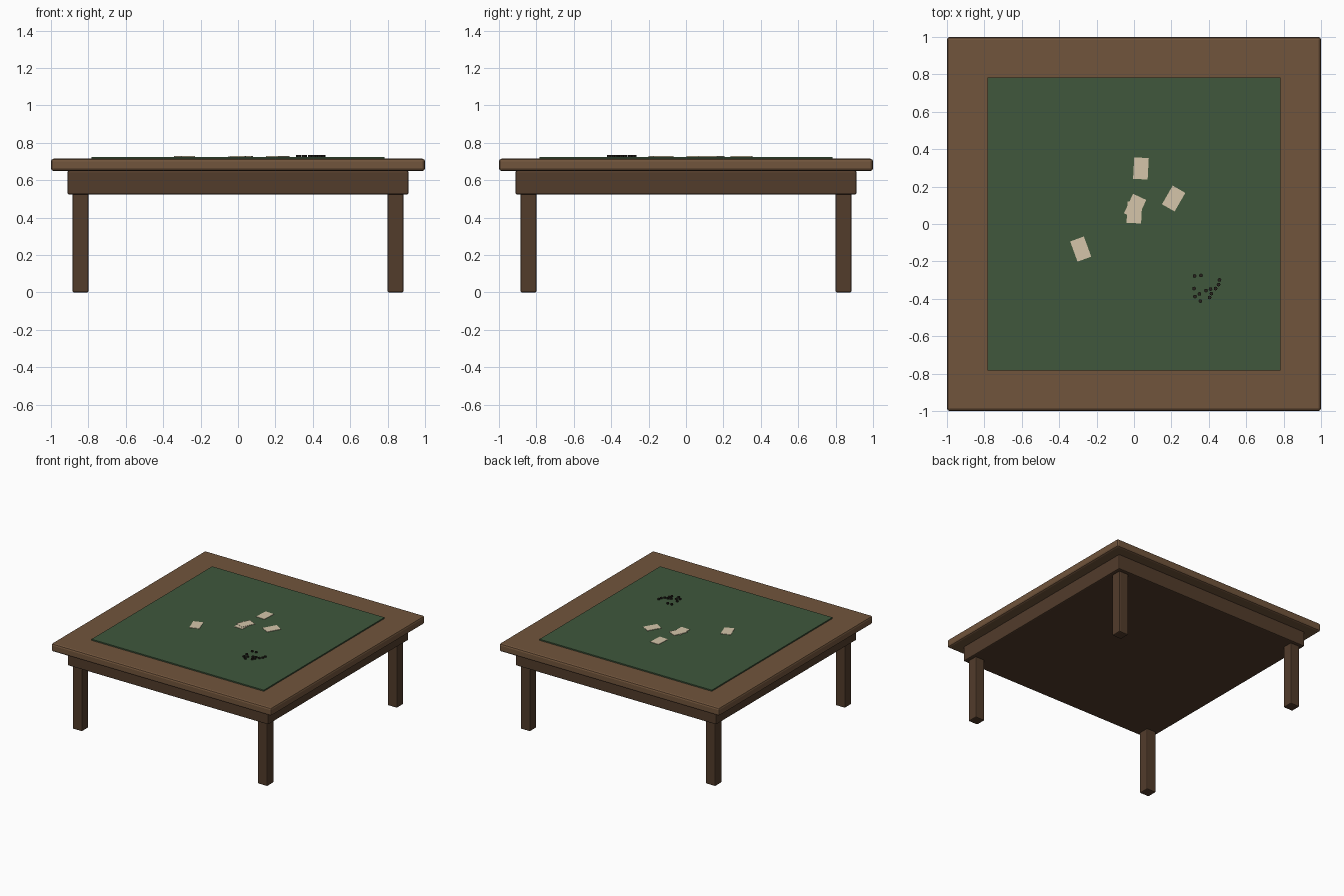
import bpy
from math import radians

if "Cube" in bpy.data.objects:
    bpy.data.objects.remove(bpy.data.objects["Cube"])


def material(name, rgb):
    m = bpy.data.materials.new(name)
    m.diffuse_color = (*rgb, 1)
    m.use_nodes = True
    m.node_tree.nodes["Principled BSDF"].inputs["Base Color"].default_value = m.diffuse_color
    return m


wood = material("wood", (0.165, 0.09, 0.045))
dark_wood = material("dark_wood", (0.085, 0.045, 0.024))
green = material("felt_green", (0.05, 0.095, 0.045))
ivory = material("card_ivory", (0.66, 0.56, 0.40))
black = material("bead_dark", (0.02, 0.016, 0.012))


def box(name, centre, size, mat, bevel=0, turn=0):
    bpy.ops.mesh.primitive_cube_add(size=1, location=centre)
    o = bpy.context.object
    o.name = name
    o.scale = size
    bpy.ops.object.transform_apply(location=False, rotation=False, scale=True)
    o.rotation_euler.z = radians(turn)
    o.data.materials.append(mat)
    if bevel:
        b = o.modifiers.new("edge_bevel", "BEVEL")
        b.width = bevel
        b.segments = 2
    return o


# Table body
box("tabletop", (0, 0, 0.682), (2, 2, 0.066), wood, 0.015)
box("apron", (0, 0, 0.587), (1.824, 1.824, 0.126), dark_wood, 0.008)
for sx, xs in ((-1, "left"), (1, "right")):
    for sy, ys in ((-1, "front"), (1, "back")):
        box(f"{ys}_{xs}_leg", (0.842 * sx, 0.842 * sy, 0.265),
            (0.086, 0.086, 0.53), dark_wood, 0.008)

# Felt playing surface
box("felt", (0, 0, 0.719), (1.566, 1.566, 0.012), green)

# Playing cards: x, y, turn, stacking height
cards = [(0.037, 0.297, -3, 0), (0.212, 0.136, -30, 0), (-0.285, -0.134, 20, 0),
         (0.002, 0.062, -3, 0), (0.006, 0.093, -25, 0.002)]
for i, (x, y, turn, dz) in enumerate(cards):
    box(f"card_{i + 1}", (x, y, 0.7265 + dz), (0.078, 0.115, 0.003), ivory, 0, turn)

# Scattered small counters
counters = [(0.324, -0.278), (0.358, -0.275), (0.321, -0.345), (0.326, -0.388),
            (0.350, -0.374), (0.355, -0.412), (0.385, -0.356), (0.409, -0.348),
            (0.414, -0.372), (0.404, -0.393), (0.436, -0.345), (0.452, -0.324),
            (0.457, -0.299)]
for i, (x, y) in enumerate(counters):
    bpy.ops.mesh.primitive_cylinder_add(vertices=8, radius=0.01, depth=0.01,
                                        location=(x, y, 0.730))
    o = bpy.context.object
    o.name = f"counter_{i + 1}"
    o.data.materials.append(black)
